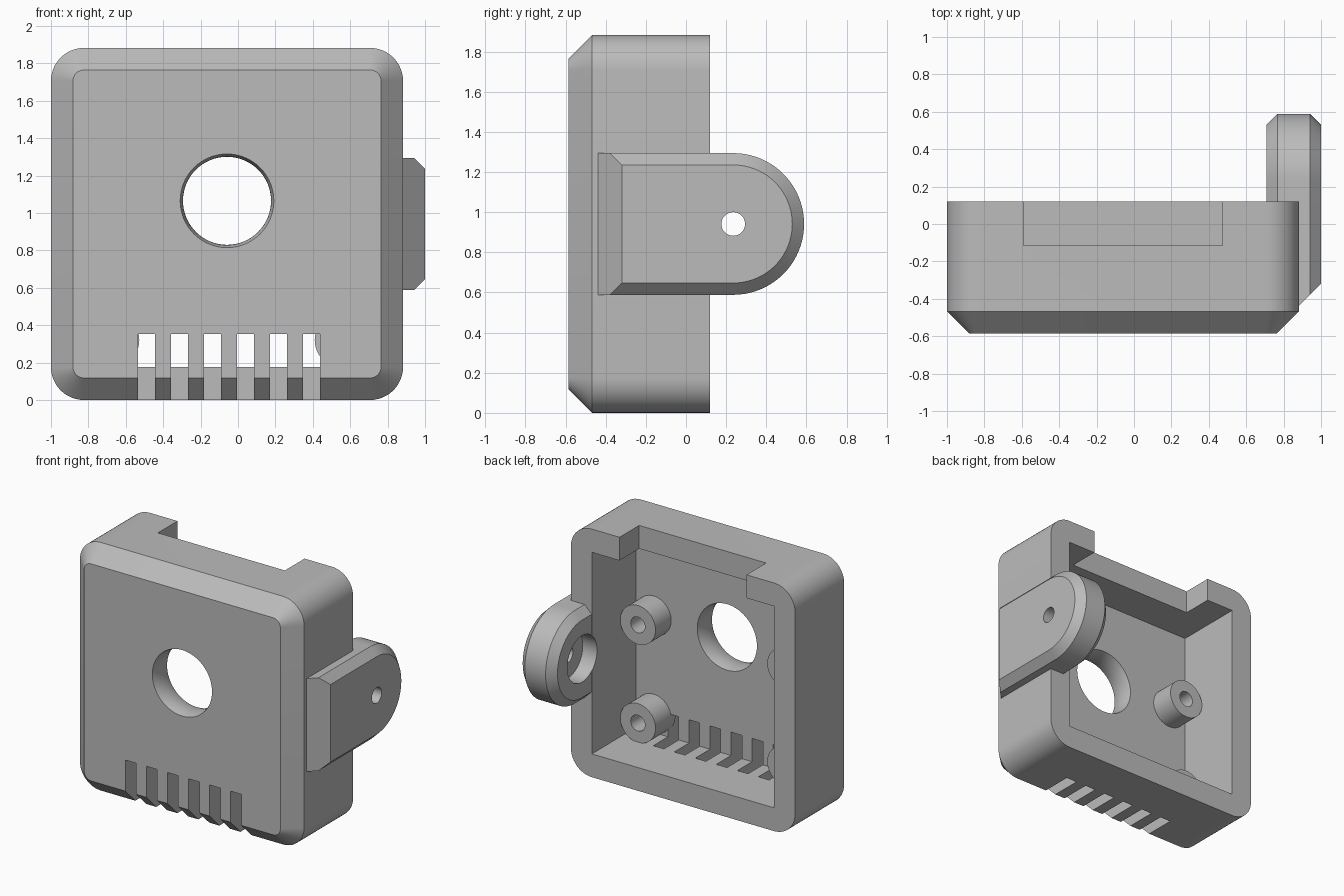
import bpy, bmesh, math
from mathutils import Vector

if "Cube" in bpy.data.objects:
    bpy.data.objects.remove(bpy.data.objects["Cube"], do_unlink=True)

U = 2 / 17                      # design unit: wall is 1.5 U, chamfer is 1 U
WALL = 1.5 * U
CX, CZ = -U / 2, 8 * U          # centre of the case
FRONT, BACK = -0.585, 0.12
INNER = FRONT + WALL            # inner face of the front wall
ARM_Y = 2 * U                   # pivot of the side arm

grey = bpy.data.materials.new("plain grey")
grey.use_nodes = True
grey.diffuse_color = (0.5, 0.5, 0.5, 1)
grey.node_tree.nodes["Principled BSDF"].inputs["Base Color"].default_value = (0.5, 0.5, 0.5, 1)


def loft(name, rings):
    """Closed solid through rings that have equal point counts."""
    bm = bmesh.new()
    loops = [[bm.verts.new(p) for p in ring] for ring in rings]
    n = len(loops[0])
    for a, b in zip(loops, loops[1:]):
        for i in range(n):
            j = (i + 1) % n
            bm.faces.new((a[i], a[j], b[j], b[i]))
    bm.faces.new(loops[0])
    bm.faces.new(loops[-1])
    bmesh.ops.recalc_face_normals(bm, faces=bm.faces)
    mesh = bpy.data.meshes.new(name)
    bm.to_mesh(mesh)
    bm.free()
    mesh.materials.append(grey)
    obj = bpy.data.objects.new(name, mesh)
    bpy.context.collection.objects.link(obj)
    return obj


def block(name, x0, x1, y0, y1, z0, z1):
    return loft(name, [[(x0, y, z0), (x1, y, z0), (x1, y, z1), (x0, y, z1)] for y in (y0, y1)])


def circle(r, n=64):
    return [(r * math.cos(2 * math.pi * i / n), r * math.sin(2 * math.pi * i / n)) for i in range(n)]


def rod_y(name, x, z, stations, n=64):
    """Round solid along y from (y, radius) stations."""
    return loft(name, [[(x + a, y, z + b) for a, b in circle(r, n)] for y, r in stations])


def rod_x(name, y, z, x0, x1, r):
    return loft(name, [[(x, y + a, z + b) for a, b in circle(r)] for x in (x0, x1)])


def cut(obj, cutters):
    """Subtract every cutter, keeping the cutters for reuse."""
    bpy.context.view_layer.objects.active = obj
    for c in cutters:
        mod = obj.modifiers.new("cut", 'BOOLEAN')
        mod.operation, mod.solver, mod.object = 'DIFFERENCE', 'EXACT', c
        bpy.ops.object.modifier_apply(modifier=mod.name)


def rounded_square(y, half, r, steps=12):
    ring = []
    for k, (sx, sz) in enumerate(((1, 1), (-1, 1), (-1, -1), (1, -1))):
        for i in range(steps + 1):
            a = math.pi / 2 * (k + i / steps)
            ring.append((CX + sx * (half - r) + r * math.cos(a), y,
                         CZ + sz * (half - r) + r * math.sin(a)))
    return ring


# Case: rounded square with a chamfered front
case = loft("case", [rounded_square(FRONT, 7 * U, U / 2),
                     rounded_square(FRONT + U, 8 * U, WALL),
                     rounded_square(BACK, 8 * U, WALL)])

# Cutters: cavity, cable notch in the top, flared window, vents
half = 8 * U - WALL
cutters = [block("cavity_cutter", CX - half, CX + half, INNER, BACK + 0.1, CZ - half, CZ + half),
           block("notch_cutter", CX - 4.53 * U, CX + 4.53 * U, BACK - 2 * U, BACK + 0.1,
                 CZ + half - 0.1, CZ + 8 * U + 0.1)]
mid = (FRONT + INNER) / 2
flare = [-1.1 + 2.2 * i / 10 for i in range(11)]
WINDOW_Z = 1.065
cutters.append(rod_y("window_cutter", CX, WINDOW_Z,
                     [(mid + t * WALL / 2, 2 * U + 0.015 * t * t) for t in flare]))
for i in range(6):
    x = -0.535 + i * WALL
    cutters.append(block("vent_cutter", x, x + 0.09, FRONT - 0.1, FRONT + 3 * U, -0.1, 3 * U))

# Side arm: chamfered tab with a round end
def tab(x, inset):
    r = 3 * U - inset
    arc = [math.pi * (i / 40 - 0.5) for i in range(41)]
    return ([(x, -0.45, CZ - r)] + [(x, ARM_Y + r * math.cos(a), CZ + r * math.sin(a)) for a in arc]
            + [(x, -0.45, CZ + r)])


X_IN = CX + half + 0.002
arm = loft("side_arm", [tab(X_IN, U / 2), tab(X_IN + U / 2, 0), tab(1 - U / 2, 0), tab(1, U / 2)])

# Slanted front end of the arm
bm = bmesh.new()
bm.from_mesh(arm.data)
res = bmesh.ops.bisect_plane(bm, geom=bm.verts[:] + bm.edges[:] + bm.faces[:],
                             plane_co=Vector((0.88, -0.44, 0)), plane_no=Vector((1, -1, 0)),
                             clear_outer=True)
bmesh.ops.holes_fill(bm, edges=[e for e in bm.edges if e.is_boundary])
bmesh.ops.recalc_face_normals(bm, faces=bm.faces)
bm.to_mesh(arm.data)
bm.free()

# Screw hole and its recess on the inner side of the arm
recess = rod_x("recess_cutter", ARM_Y, CZ, X_IN - 0.1, X_IN + U, WALL)
screw = rod_x("screw_cutter", ARM_Y, CZ, X_IN, 1.1, U / 2)
cut(case, cutters + [recess])
cut(arm, [recess, screw])
cutters += [recess, screw]

# Four mounting posts with blind holes
parts = [case, arm]
for side, sx in (("left", 1), ("right", -1)):
    for level, z in (("lower", 0.32), ("upper", WINDOW_Z)):
        x = CX + sx * 0.617
        post = rod_y(f"{level}_{side}_post", x, z, [(INNER - 0.05, 0.148), (-0.22, 0.148)], 48)
        bore = rod_y("bore_cutter", x, z, [(INNER + 0.01, 0.06), (-0.1, 0.06)], 32)
        cut(post, [bore])
        cutters.append(bore)
        parts.append(post)

for c in cutters:
    bpy.data.objects.remove(c, do_unlink=True)

# Smooth curves, sharp edges
bpy.ops.object.select_all(action='DESELECT')
for p in parts:
    p.select_set(True)
bpy.context.view_layer.objects.active = case
bpy.ops.object.shade_smooth_by_angle(angle=math.radians(25))
